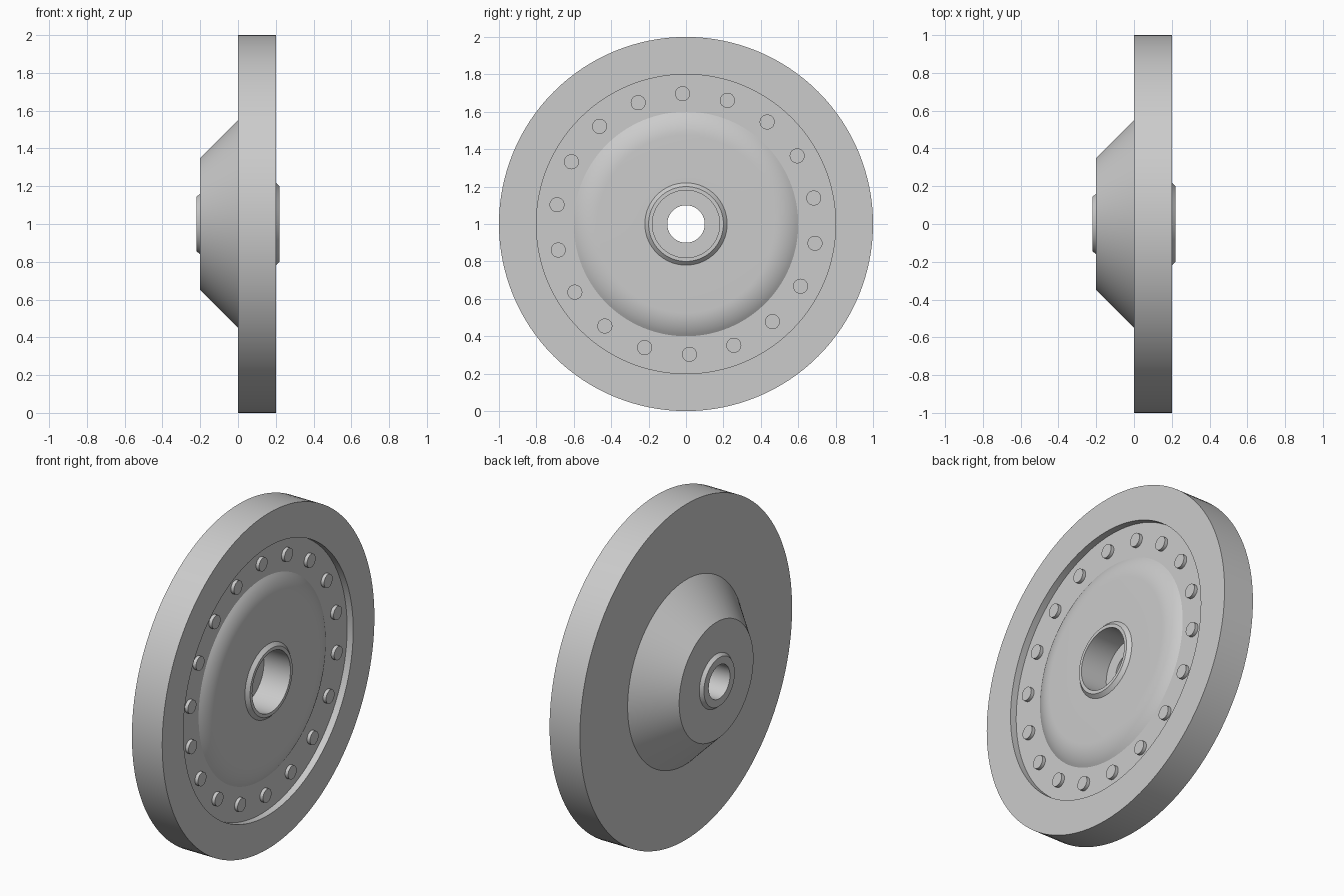
import bpy, bmesh
from math import sin, cos, radians, sqrt
from mathutils import Matrix, Vector

cube = bpy.data.objects.get("Cube")
if cube:
    bpy.data.objects.remove(cube)

CENTRE = Vector((0, 0, 1))
FLOOR = 0.16          # x of the recessed floor
RIVETS = 18

grey = bpy.data.materials.new("light_grey")
grey.use_nodes = True
colour = (0.6, 0.6, 0.6, 1)
grey.diffuse_color = colour
grey.node_tree.nodes["Principled BSDF"].inputs["Base Color"].default_value = colour


def add_object(name, bm):
    """Turn a bmesh into a smooth object with sharp edges kept."""
    bmesh.ops.recalc_face_normals(bm, faces=bm.faces)
    mesh = bpy.data.meshes.new(name)
    bm.to_mesh(mesh)
    bm.free()
    mesh.materials.append(grey)
    obj = bpy.data.objects.new(name, mesh)
    bpy.context.collection.objects.link(obj)
    bpy.ops.object.select_all(action="DESELECT")
    obj.select_set(True)
    bpy.context.view_layer.objects.active = obj
    bpy.ops.object.shade_smooth_by_angle(angle=radians(25))
    return obj


def lathe(name, profile, steps=128):
    """Spin a closed (x, radius) profile around the wheel axis."""
    bm = bmesh.new()
    verts = [bm.verts.new((x, 0, 1 + r)) for x, r in profile]
    edges = [bm.edges.new((a, b)) for a, b in zip(verts, verts[1:] + verts[:1])]
    bmesh.ops.spin(bm, geom=verts + edges, cent=CENTRE, axis=(1, 0, 0),
                   angle=radians(360), steps=steps, use_merge=True)
    bmesh.ops.remove_doubles(bm, verts=bm.verts, dist=1e-5)
    return add_object(name, bm)


# Rounded shoulder of the raised centre plate
ARC = 0.22
shoulder = []
for i in range(9):
    a = radians(35) * (1 - i / 8)
    shoulder.append((0.2 - ARC * (1 - cos(a)), 0.6 - ARC * (sin(radians(35)) - sin(a))))
shoulder[0] = (FLOOR, 0.6)

# Wheel body: rim, recess, centre plate, stepped bore, rear cone and collars
lathe("wheel_body", [
    (0, 1), (0.2, 1), (0.2, 0.8), (FLOOR, 0.8),
    *shoulder,
    (0.2, 0.22), (0.22, 0.2), (0.22, 0.18), (0.045, 0.18), (0.045, 0.1),
    (-0.22, 0.1), (-0.22, 0.145), (-0.2, 0.16), (-0.2, 0.35), (0, 0.55),
])

# Ring of flat rivets on the recessed floor
bm = bmesh.new()
for i in range(RIVETS):
    a = radians(-1.5 + i * 360 / RIVETS)
    spot = CENTRE + Vector((FLOOR + 0.005, 0.697 * sin(a), 0.697 * cos(a)))
    bmesh.ops.create_cone(bm, cap_ends=True, segments=32, radius1=0.04, radius2=0.04,
                          depth=0.03,
                          matrix=Matrix.Translation(spot) @ Matrix.Rotation(radians(90), 4, "Y"))
add_object("rivets", bm)
